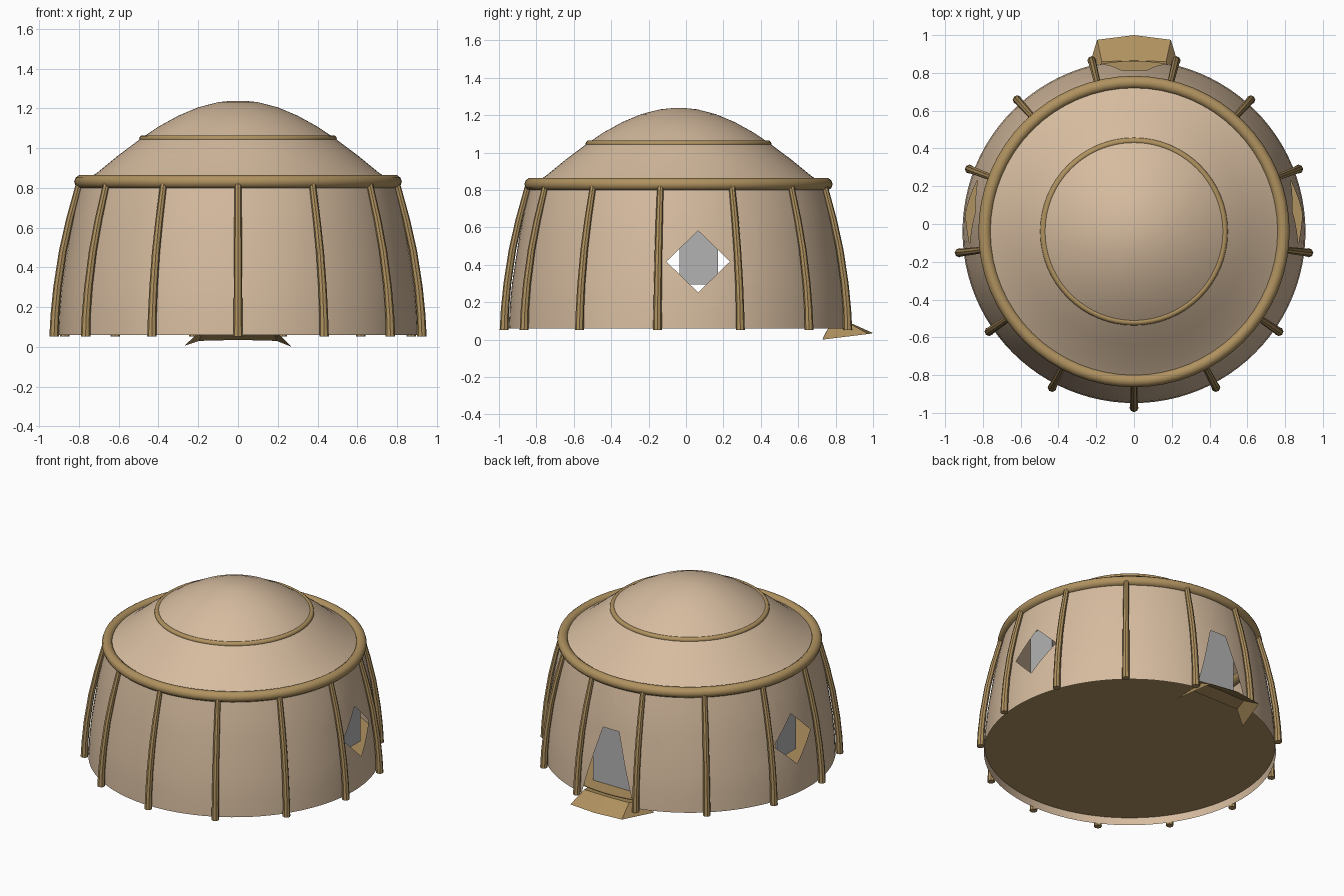
import bpy, bmesh, math
from mathutils import Vector

if "Cube" in bpy.data.objects:
    bpy.data.objects.remove(bpy.data.objects["Cube"])

CY = -0.04  # y of the hut's axis


def material(name, rgb):
    m = bpy.data.materials.new(name)
    m.diffuse_color = (*rgb, 1)
    m.use_nodes = True
    m.node_tree.nodes["Principled BSDF"].inputs["Base Color"].default_value = m.diffuse_color
    return m


SKIN = material("tan_hide", (0.67, 0.50, 0.345))
WOOD = material("brown_wood", (0.43, 0.285, 0.115))
GREY = material("grey_panel", (0.45, 0.45, 0.45))


def finish(bm, name, mat, smooth=True):
    bmesh.ops.recalc_face_normals(bm, faces=bm.faces)
    me = bpy.data.meshes.new(name)
    bm.to_mesh(me)
    bm.free()
    me.materials.append(mat)
    ob = bpy.data.objects.new(name, me)
    bpy.context.collection.objects.link(ob)
    if smooth:
        bpy.ops.object.select_all(action='DESELECT')
        ob.select_set(True)
        bpy.context.view_layer.objects.active = ob
        bpy.ops.object.shade_smooth_by_angle(angle=math.radians(40))
    return ob


def loft(bm, rings, cap=False):
    """Skin a list of closed point rings."""
    vs = [[bm.verts.new(p) for p in r] for r in rings]
    n = len(vs[0])
    for a, b in zip(vs, vs[1:]):
        for i in range(n):
            j = (i + 1) % n
            bm.faces.new((a[i], a[j], b[j], b[i]))
    if cap:
        bm.faces.new(vs[0][::-1])
        bm.faces.new(vs[-1])
    return vs


def circle(r, z, n=96, cx=0, cy=CY):
    return [(cx + r * math.cos(2 * math.pi * i / n),
             cy + r * math.sin(2 * math.pi * i / n), z) for i in range(n)]


def cut_hole(bm, near, planes):
    """Slice the nearby faces by planes, then remove those behind all planes."""
    for co, no in planes:
        fs = [f for f in bm.faces if near(f.calc_center_median())]
        geom = fs + list({e for f in fs for e in f.edges}) + list({v for f in fs for v in f.verts})
        bmesh.ops.bisect_plane(bm, geom=geom, dist=1e-5, plane_co=co, plane_no=no)
    dead = []
    for f in bm.faces:
        c = f.calc_center_median()
        if near(c) and all((c - Vector(co)).dot(Vector(no)) < 0 for co, no in planes):
            dead.append(f)
    bmesh.ops.delete(bm, geom=dead, context='FACES')


# hide wall with two diamond windows and a tapered doorway
bm = bmesh.new()
wall = [(0.908, 0.06), (0.902, 0.18), (0.89, 0.30), (0.872, 0.42), (0.85, 0.56),
        (0.825, 0.69), (0.79, 0.83)]
loft(bm, [circle(r, z) for r, z in wall])
WY, WZ = 0.065, 0.417
for s in (-1, 1):
    cut_hole(bm, lambda c, s=s: c.x * s > 0.5 and abs(c.y - WY) < 0.32,
             [((0, WY + a * 0.17, WZ), (0, a, b * 1.03)) for a in (-1, 1) for b in (-1, 1)])
cut_hole(bm, lambda c: c.y > 0.5 and abs(c.x) < 0.35,
         [((0, 0, 0.535), (0, 0, 1))] +
         [((a * 0.2, 0, 0.06), (a * 0.475, 0, 0.14)) for a in (-1, 1)])
finish(bm, "hide_wall", SKIN)

# domed roof
bm = bmesh.new()
roof = [(0.79, 0.825), (0.71, 0.875), (0.60, 0.965), (0.49, 1.047), (0.40, 1.108),
        (0.30, 1.163), (0.20, 1.205), (0.10, 1.231), (0.03, 1.238)]
vs = loft(bm, [circle(r, z) for r, z in roof])
bm.faces.new(vs[-1])
finish(bm, "roof", SKIN)

# raised floor disc
bm = bmesh.new()
loft(bm, [circle(0.904, 0.11), circle(0.904, 0.115)], cap=True)
finish(bm, "floor", WOOD)

# roof hoops
for name, major, minor, z in (("eave_hoop", 0.79, 0.034, 0.831), ("crown_hoop", 0.48, 0.017, 1.047)):
    bpy.ops.mesh.primitive_torus_add(major_radius=major, minor_radius=minor, major_segments=64,
                                     minor_segments=10, location=(0, CY, z))
    ob = bpy.context.object
    ob.name = name
    ob.data.materials.append(WOOD)
    bpy.ops.object.shade_smooth_by_angle(angle=math.radians(60))

# thirteen bowed wall posts
post = [(0.932, 0.052, 0.024), (0.928, 0.16, 0.022), (0.915, 0.30, 0.021),
        (0.888, 0.48, 0.020), (0.853, 0.64, 0.019), (0.805, 0.82, 0.017)]
for k in range(13):
    a = math.radians(-90 + 360 / 13 * k)
    bm = bmesh.new()
    loft(bm, [circle(t, z, 8, r * math.cos(a), CY + r * math.sin(a)) for r, z, t in post], cap=True)
    finish(bm, f"wall_post_{k + 1}", WOOD)

# grey panels behind the windows and door
for name, lo, hi in (("window_panel_right", (0.80, -0.035, 0.295), (0.81, 0.17, 0.60)),
                     ("window_panel_left", (-0.81, -0.035, 0.295), (-0.80, 0.17, 0.60)),
                     ("door_panel", (-0.18, 0.74, 0.11), (0.18, 0.75, 0.68))):
    bm = bmesh.new()
    loft(bm, [[(lo[0], lo[1], z), (hi[0], lo[1], z), (hi[0], hi[1], z), (lo[0], hi[1], z)]
              for z in (lo[2], hi[2])], cap=True)
    finish(bm, name, GREY, smooth=False)

# sloping fan-shaped doorstep
bm = bmesh.new()
outer = [(0.27, 0.73, 0.0), (0.195, 0.975, 0.03), (0, 1.0, 0.035), (-0.195, 0.975, 0.03), (-0.27, 0.73, 0.005)]
inner = [(0.19, 0.77, 0.08), (0.17, 0.86, 0.095), (0, 0.865, 0.095), (-0.17, 0.86, 0.095), (-0.19, 0.77, 0.08)]
o = [bm.verts.new(p) for p in outer]
i = [bm.verts.new(p) for p in inner]
for k in range(4):
    bm.faces.new((o[k], o[k + 1], i[k + 1], i[k]))
bm.faces.new(i)
finish(bm, "doorstep", WOOD, smooth=False)
